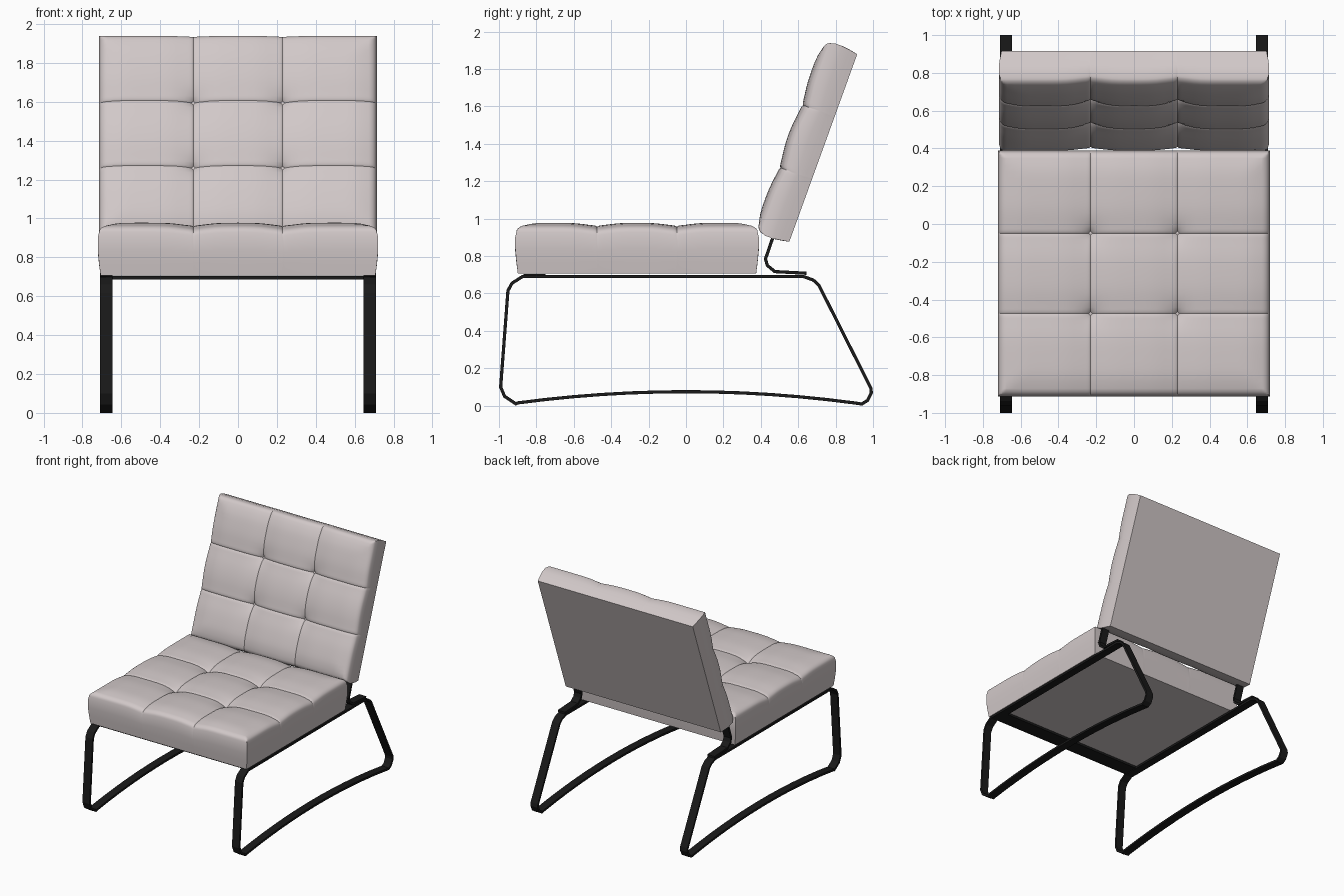
import bpy, bmesh
from math import exp, sqrt, hypot, radians
from mathutils import Matrix

if "Cube" in bpy.data.objects:
    bpy.data.objects.remove(bpy.data.objects["Cube"])


def material(name, rgb):
    m = bpy.data.materials.new(name)
    m.diffuse_color = (*rgb, 1)
    m.use_nodes = True
    m.node_tree.nodes["Principled BSDF"].inputs["Base Color"].default_value = m.diffuse_color
    return m


LEATHER = material("pale_leather", (0.64, 0.58, 0.58))
BLACK = material("black_steel", (0.01, 0.01, 0.01))


def make_object(name, bm, mat):
    bmesh.ops.recalc_face_normals(bm, faces=bm.faces)
    me = bpy.data.meshes.new(name)
    bm.to_mesh(me)
    bm.free()
    me.materials.append(mat)
    ob = bpy.data.objects.new(name, me)
    bpy.context.collection.objects.link(ob)
    return ob


def smooth(ob, angle=40):
    bpy.ops.object.select_all(action='DESELECT')
    ob.select_set(True)
    bpy.context.view_layer.objects.active = ob
    bpy.ops.object.shade_smooth_by_angle(angle=radians(angle))


def grid_lines(size, seam):
    # even spacing, with extra lines beside the seams and the rim
    half = size / 2
    vals = [-half + size * i / 36 for i in range(37)]
    for s in (-seam, seam):
        vals += [s + d for d in (-.024, -.012, -.004, 0, .004, .012, .024)]
    for d in (.002, .008, .018, .03):
        vals += [-half + d, half - d]
    key = {round(v, 3) for v in vals}
    return sorted(key | {-half, half} - {round(half, 3), round(-half, 3)})


def cushion(name, width, length, height, seam_x, seam_y, sag, matrix):
    hx, hy = width / 2, length / 2

    def top(x, y):
        dx, dy = abs(abs(x) - seam_x), abs(abs(y) - seam_y)
        e = min(hx - abs(x), hy - abs(y))
        z = height
        for d in (dx, dy):
            z -= sag * exp(-(d / .09) ** 2) + .007 * exp(-d / .007)
        z -= .03 * exp(-hypot(dx, dy) / .035)
        z -= .02 * exp(-(e / .07) ** 2)
        t = max(0, 1 - e / .035)
        return z - .03 * (1 - sqrt(max(0, 1 - t * t)))

    bm = bmesh.new()
    xs, ys = grid_lines(width, seam_x), grid_lines(length, seam_y)
    g = [[bm.verts.new((x, y, top(x, y))) for y in ys] for x in xs]
    nx, ny = len(xs), len(ys)
    for i in range(nx - 1):
        for j in range(ny - 1):
            bm.faces.new((g[i][j], g[i+1][j], g[i+1][j+1], g[i][j+1]))
    # side walls with a slight bulge, closed by a flat base
    rim = [g[i][0] for i in range(nx)] + [g[-1][j] for j in range(1, ny)]
    rim += [g[i][-1] for i in range(nx - 2, -1, -1)]
    rim += [g[0][j] for j in range(ny - 2, 0, -1)]
    prev = rim
    for f, out in ((.88, .006), (.6, .006), (.3, .0), (0, -.008)):
        ring = [bm.verts.new((v.co.x * (1 + out / hx), v.co.y * (1 + out / hy),
                              v.co.z * f)) for v in rim]
        for k in range(len(rim)):
            n = (k + 1) % len(rim)
            bm.faces.new((prev[k], prev[n], ring[n], ring[k]))
        prev = ring
    bm.faces.new(prev)
    ob = make_object(name, bm, LEATHER)
    ob.matrix_world = matrix
    smooth(ob)

    # tufting buttons
    bm = bmesh.new()
    for sx in (-seam_x, seam_x):
        for sy in (-seam_y, seam_y):
            m = Matrix.Translation((sx, sy, top(sx, sy) + .006)) @ Matrix.Diagonal((1, 1, .5, 1))
            bmesh.ops.create_uvsphere(bm, u_segments=16, v_segments=8, radius=.016, matrix=m)
    b = make_object(name + "_buttons", bm, LEATHER)
    b.matrix_world = matrix
    smooth(b)


def ribbon(name, path, closed):
    # flat steel bar following a side profile (y, z), mirrored to both sides
    bm = bmesh.new()
    pairs = [[bm.verts.new((x, y, z)) for x in (.645, .71)] for y, z in path]
    n = len(pairs)
    for k in range(n if closed else n - 1):
        a, b = pairs[k], pairs[(k + 1) % n]
        bm.faces.new((a[0], a[1], b[1], b[0]))
    ob = make_object(name, bm, BLACK)
    so = ob.modifiers.new("thickness", 'SOLIDIFY')
    so.thickness, so.offset, so.use_even_offset = .017, 0, True
    ob.modifiers.new("mirror", 'MIRROR')


# cushions
cushion("seat", 1.43, 1.29, .272, .23, .213, .014,
        Matrix.Translation((0, -.262, .706)))
cushion("backrest", 1.42, 1.082, .2, .23, .178, .014,
        Matrix.Translation((0, .734, 1.378)) @ Matrix.Rotation(radians(70.1), 4, 'X'))

# sled legs: arched floor bar, slanted rear leg, near-upright front leg
arch = [(.9 * t / 6, .075 - .06 * (t / 6) ** 2) for t in range(-6, 7)]
ribbon("side_legs", arch + [(.94, .009), (.97, .028), (.991, .07), (.988, .095),
                            (.71, .645), (.68, .672), (.63, .69), (-.875, .69),
                            (-.93, .655), (-.952, .615), (-.991, .1), (-.97, .05),
                            (-.91, .01)], True)

# brackets holding the backrest
ribbon("back_brackets", [(.645, .708), (.475, .717), (.435, .75), (.425, .785),
                         (.475, .93)], False)

# front crossbar under the seat
bm = bmesh.new()
bmesh.ops.create_cube(bm, size=1, matrix=Matrix.Translation((0, -.81, .696))
                      @ Matrix.Diagonal((1.36, .12, .018, 1)))
make_object("front_crossbar", bm, BLACK)
